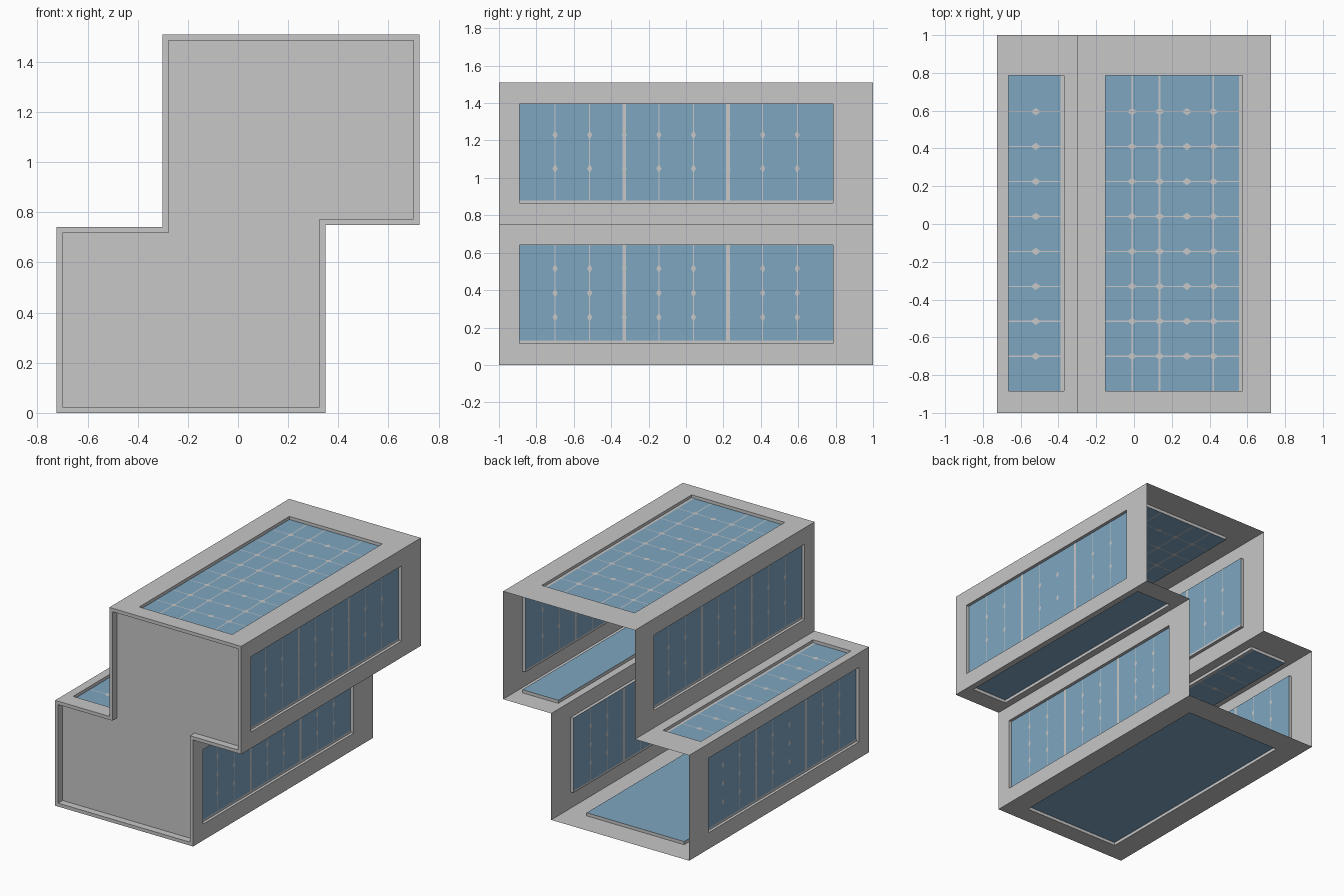
import bpy, bmesh
from mathutils import Vector

if "Cube" in bpy.data.objects:
    bpy.data.objects.remove(bpy.data.objects["Cube"])


def material(name, col):
    m = bpy.data.materials.new(name)
    m.diffuse_color = (*col, 1)
    m.use_nodes = True
    m.node_tree.nodes["Principled BSDF"].inputs["Base Color"].default_value = m.diffuse_color
    return m


GREY = material("wall grey", (0.57, 0.57, 0.58))
BLUE = material("glass blue", (0.21, 0.38, 0.53))


def finish(name, bm, mat):
    bmesh.ops.remove_doubles(bm, verts=bm.verts, dist=0.0002)
    me = bpy.data.meshes.new(name)
    bm.to_mesh(me)
    bm.free()
    me.materials.append(mat)
    ob = bpy.data.objects.new(name, me)
    bpy.context.collection.objects.link(ob)


def face(bm, pts):
    bm.faces.new([bm.verts.new(p) for p in pts])


# Stepped outline in (x, z), counter-clockwise
outline = [(-.725, 0), (.35, 0), (.35, .75), (.725, .75),
           (.725, 1.51), (-.302, 1.51), (-.302, .742), (-.725, .742)]
COLS = [-.70 + .185 * i for i in range(8)]
THICK = (2, 5)

# One wall per edge: name, window range along edge (x or z), y range, row lines, style
walls = [
    ("floor", (-.56, .20), (-.87, .82), [], "plain"),
    ("lower_right", (.115, .64), (-.89, .785), [.255, .385, .515], "side"),
    ("overhang", (.40, .68), (-.87, .85), [], "plain"),
    ("upper_right", (.865, 1.395), (-.89, .785), [1.05, 1.23], "side"),
    ("roof", (-.15, .575), (-.885, .785), [-.01, .135, .28, .42], "top"),
    ("upper_left", (.865, 1.395), (-.89, .785), [1.05, 1.23], "side"),
    ("ledge", (-.665, -.37), (-.885, .785), [-.52], "top"),
    ("lower_left", (.115, .64), (-.89, .785), [.255, .385, .515], "side"),
]
DEPTH = .022


def build_wall(i, name, rng, yr, rows, style):
    a, b = Vector(outline[i]), Vector(outline[(i + 1) % 8])
    d = (b - a).normalized()
    inward = Vector((-d.y, d.x))
    axis = 0 if abs(d.x) > .5 else 1

    def P(c, y, dep=0):
        q = a.copy()
        q[axis] = c
        q += inward * dep
        return (q.x, y, q.y)

    s0, s1 = a[axis], b[axis]
    w0, w1 = rng if s0 < s1 else rng[::-1]
    y0, y1 = yr
    outer = [(s0, -1), (s0, 1), (s1, 1), (s1, -1)]
    hole = [(w0, y0), (w0, y1), (w1, y1), (w1, y0)]

    # wall surface around the opening and the opening's reveal
    bm = bmesh.new()
    for k in range(4):
        n = (k + 1) % 4
        face(bm, [P(*outer[k]), P(*outer[n]), P(*hole[n]), P(*hole[k])])
        face(bm, [P(*hole[k]), P(*hole[n]), P(*hole[n], DEPTH), P(*hole[k], DEPTH)])
    finish(name + "_wall", bm, GREY)

    # glass pane
    bm = bmesh.new()
    face(bm, [P(*h, DEPTH) for h in hole])
    finish(name + "_glass", bm, BLUE)
    if style == "plain":
        return

    # glazing lines and diamonds, shown on both sides of the glass
    bm = bmesh.new()
    lo, hi = min(rng), max(rng)

    def plate(pts):
        if s0 > s1:
            pts = pts[::-1]
        face(bm, [P(*p, DEPTH - .002) for p in pts[::-1]])
        face(bm, [P(*p, DEPTH + .002) for p in pts])

    def bar(c0, c1, ya, yb):
        plate([(c0, ya), (c1, ya), (c1, yb), (c0, yb)][::-1])

    for j, y in enumerate(COLS):
        if style == "side":
            h = .01 if j in THICK else .0025
        else:
            h = .003
        bar(lo, hi, y - h, y + h)
        for c in rows:
            if style == "side":
                rc, ry = .024, .014
            else:
                rc, ry = .026, .02
            plate([(c - rc, y), (c, y + ry), (c + rc, y), (c, y - ry)])
    if style == "side":
        bar(lo, lo + .015, y0, y1)
    else:
        bar(hi - .02, hi, y0, y1)
        for c in rows:
            if c not in (.28, -.52):
                bar(c - .004, c + .004, y0, y1)
    finish(name + "_glazing_lines", bm, GREY)


for i, w in enumerate(walls):
    build_wall(i, *w)

# Front: narrow rim, reveal and recessed panel; the back stays open
RIM, REC = .024, .05
inner = []
for i in range(8):
    p, q, r = (Vector(outline[(i + k) % 8]) for k in (-1, 0, 1))
    d1, d2 = (q - p).normalized(), (r - q).normalized()
    inner.append(q + RIM * (Vector((-d1.y, d1.x)) + Vector((-d2.y, d2.x))))
bm = bmesh.new()
for i in range(8):
    n = (i + 1) % 8
    o0, o1, i0, i1 = outline[i], outline[n], inner[i], inner[n]
    face(bm, [(o0[0], -1, o0[1]), (o1[0], -1, o1[1]), (i1[0], -1, i1[1]), (i0[0], -1, i0[1])])
    face(bm, [(i0[0], -1, i0[1]), (i1[0], -1, i1[1]),
              (i1[0], -1 + REC, i1[1]), (i0[0], -1 + REC, i0[1])])
face(bm, [(p[0], -1 + REC, p[1]) for p in inner])
finish("front_panel", bm, GREY)
